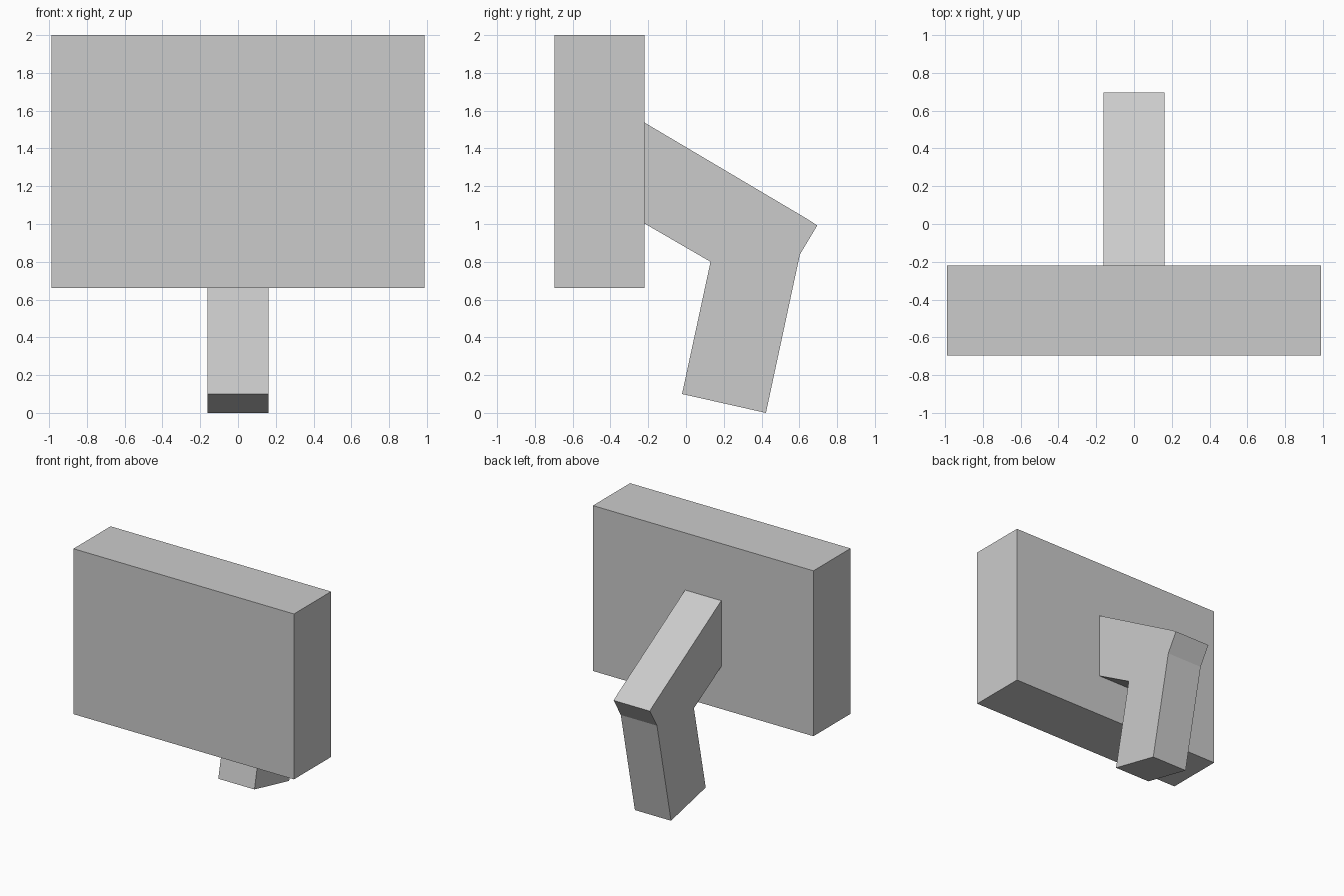
import bpy

if "Cube" in bpy.data.objects:
    bpy.data.objects.remove(bpy.data.objects["Cube"])


def prism(name, profile, x0, x1):
    """Extrude a (y, z) outline along x."""
    n = len(profile)
    verts = [(x, y, z) for x in (x0, x1) for y, z in profile]
    faces = [list(range(n))[::-1], list(range(n, 2 * n))]
    faces += [[i, (i + 1) % n, n + (i + 1) % n, n + i] for i in range(n)]
    mesh = bpy.data.meshes.new(name)
    mesh.from_pydata(verts, [], faces)
    # outlines run clockwise, so turn the faces outward
    mesh.flip_normals()
    obj = bpy.data.objects.new(name, mesh)
    bpy.context.collection.objects.link(obj)
    return obj


# Thick rectangular panel at the front
prism("panel", [(-0.695, 0.66), (-0.695, 2.0), (-0.22, 2.0), (-0.22, 0.66)],
      -0.988, 0.988)

# Bent bracket arm reaching back and down to the ground
prism("bent_arm", [(-0.22, 1.003), (-0.22, 1.537), (0.643, 1.026),
                   (0.695, 0.992), (0.603, 0.839), (0.423, 0.0),
                   (-0.021, 0.10), (0.13, 0.80)],
      -0.162, 0.162)
